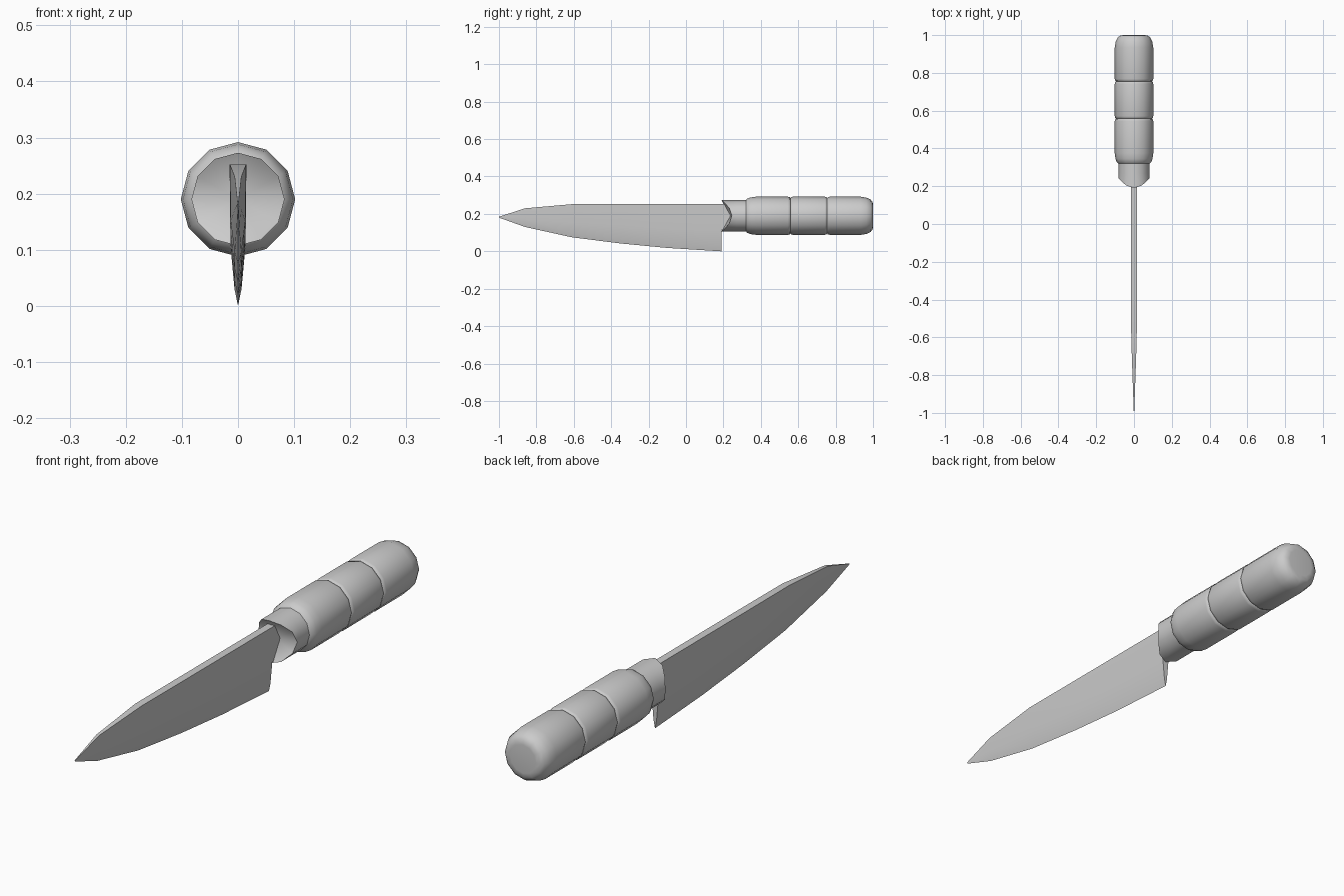
import bpy, bmesh, math
from mathutils import Vector

if "Cube" in bpy.data.objects:
    bpy.data.objects.remove(bpy.data.objects["Cube"])

ZC = 0.19      # height of the handle axis
SIDES = 12


def finish(name, bm, angle):
    bmesh.ops.remove_doubles(bm, verts=bm.verts, dist=1e-5)
    bmesh.ops.recalc_face_normals(bm, faces=bm.faces)
    me = bpy.data.meshes.new(name)
    bm.to_mesh(me)
    bm.free()
    ob = bpy.data.objects.new(name, me)
    bpy.context.collection.objects.link(ob)
    bpy.ops.object.select_all(action='DESELECT')
    ob.select_set(True)
    bpy.context.view_layer.objects.active = ob
    bpy.ops.object.shade_smooth_by_angle(angle=math.radians(angle))
    return ob


def loft(bm, rings):
    # bridge closed rings of points, returns the vertex rings
    vr = [[bm.verts.new(p) for p in r] for r in rings]
    for a, b in zip(vr, vr[1:]):
        n = len(a)
        for i in range(n):
            j = (i + 1) % n
            bm.faces.new((a[i], a[j], b[j], b[i]))
    return vr


def fan(bm, ring, centre):
    c = bm.verts.new(centre)
    for i in range(len(ring)):
        bm.faces.new((ring[i], ring[(i + 1) % len(ring)], c))


def circle(r, y, sweep=0.0):
    # ring around the handle axis; sweep pushes the two sides backwards
    pts = []
    for i in range(SIDES):
        a = math.tau * i / SIDES
        pts.append(Vector((r * math.cos(a), y + sweep * math.cos(a) ** 2,
                           ZC + r * math.sin(a))))
    return pts


# Grip: three rounded swells separated by narrow grooves
def grip(name, profile):
    bm = bmesh.new()
    vr = loft(bm, [circle(r, y) for y, r in profile])
    fan(bm, vr[0], (0, profile[0][0], ZC))
    fan(bm, vr[-1], (0, profile[-1][0], ZC))
    finish(name, bm, 40)


grip("grip_front", [(0.32, 0.083), (0.327, 0.091), (0.345, 0.098), (0.375, 0.102),
                    (0.545, 0.102), (0.555, 0.099), (0.558, 0.095)])
grip("grip_middle", [(0.558, 0.095), (0.561, 0.099), (0.571, 0.102),
                     (0.742, 0.102), (0.752, 0.099), (0.755, 0.095)])
grip("grip_rear", [(0.755, 0.095), (0.758, 0.099), (0.768, 0.102), (0.935, 0.102),
                   (0.965, 0.097), (0.988, 0.086), (0.998, 0.072), (1.0, 0.055)])

# Bolster: collar with swept-back sides and a hollow front
bm = bmesh.new()
vr = loft(bm, [circle(0.083, 0.19, 0.055), circle(0.083, 0.27), circle(0.083, 0.325)])
fan(bm, vr[0], (0, 0.235, ZC))
fan(bm, vr[-1], (0, 0.325, ZC))
finish("bolster", bm, 40)

# Blade: stations of (y, spine z, edge z, half thickness)
stations = [(-1.0, 0.185, 0.18, 0.001), (-0.86, 0.23, 0.13, 0.006),
            (-0.61, 0.252, 0.075, 0.0145), (-0.35, 0.252, 0.042, 0.015),
            (-0.1, 0.252, 0.018, 0.015), (0.19, 0.252, 0.0, 0.015)]
section = [(0.0, 1.0), (0.57, 0.9), (0.88, 0.42)]
rings = []
for y, top, edge, w in stations:
    right = [Vector((w * k, y, top + (edge - top) * t)) for t, k in section]
    left = [Vector((-p.x, p.y, p.z)) for p in reversed(right)]
    rings.append(right + [Vector((0, y, edge))] + left)
bm = bmesh.new()
vr = loft(bm, rings)
bm.faces.new(vr[0])
bm.faces.new(vr[-1])
finish("blade", bm, 30)

# Tang: joins the blade to the hollow of the bolster
bm = bmesh.new()
tang = [[(0.0148, y, 0.252), (0.0135, y, 0.115), (-0.0135, y, 0.115), (-0.0148, y, 0.252)]
        for y in (0.18, 0.26)]
vr = loft(bm, tang)
bm.faces.new(vr[0])
bm.faces.new(vr[-1])
finish("tang", bm, 30)
